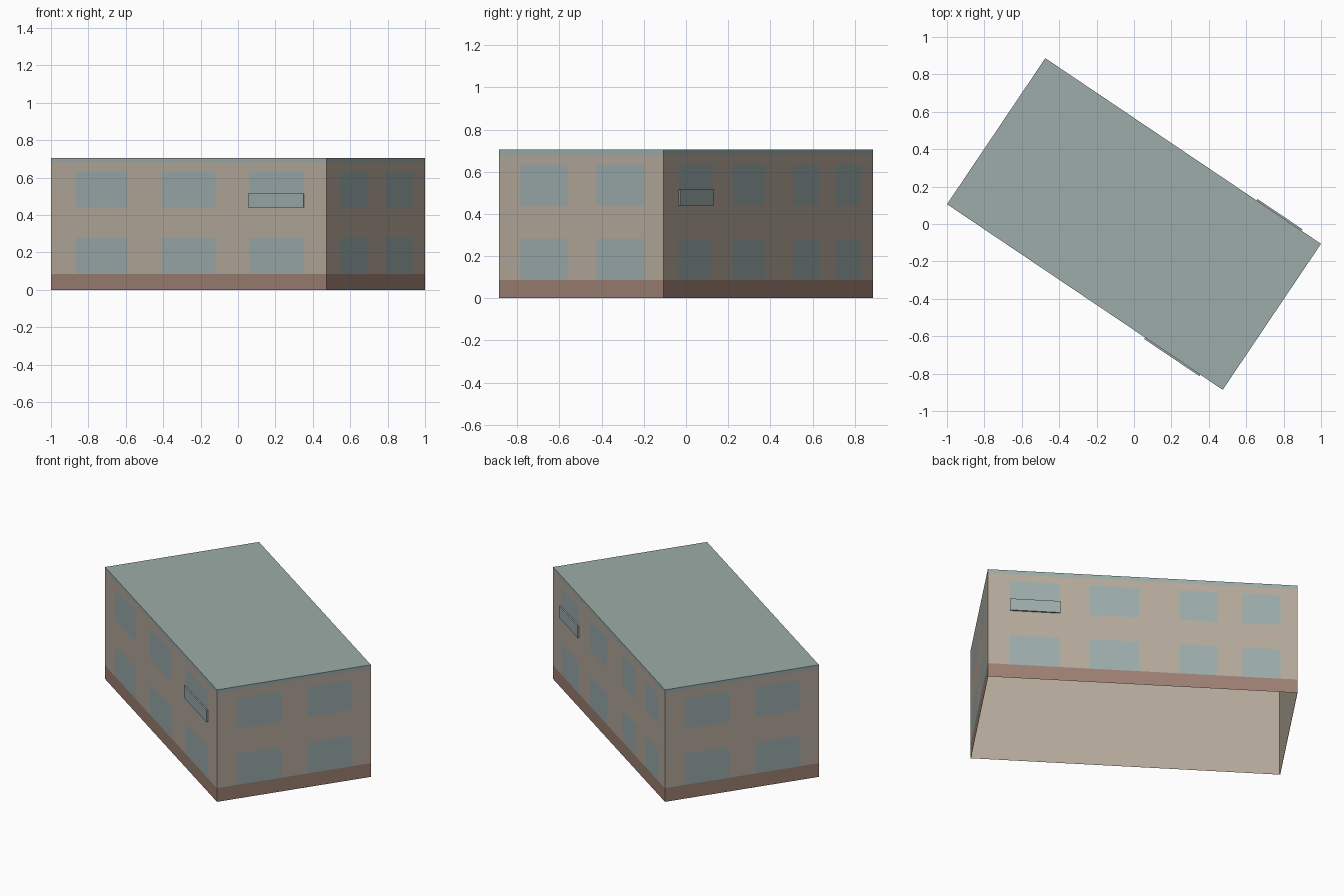
import bpy, bmesh, math
from mathutils import Matrix, Vector

if "Cube" in bpy.data.objects:
    bpy.data.objects.remove(bpy.data.objects["Cube"], do_unlink=True)

LENGTH, WIDTH, HEIGHT = 1.777, 0.941, 0.705
TURN = Matrix.Rotation(math.radians(-33.95), 4, 'Z')
BASE_TOP, TRIM = 0.086, 0.68
STOREYS = [(BASE_TOP, 0.28), (0.44, 0.633)]


def material(name, rgb):
    linear = [(c / 255 / 12.92) if c < 11 else ((c / 255 + 0.055) / 1.055) ** 2.4 for c in rgb]
    mat = bpy.data.materials.new(name)
    mat.use_nodes = True
    mat.diffuse_color = (*linear, 1)
    mat.node_tree.nodes["Principled BSDF"].inputs["Base Color"].default_value = (*linear, 1)
    return mat


PLASTER = material("beige plaster", (180, 169, 155))
PLINTH = material("brown plinth", (156, 127, 114))
GLASS = material("window grey blue", (156, 171, 171))
ROOF = material("roof grey green", (157, 172, 168))
MATS = [PLASTER, PLINTH, GLASS, ROOF]


def finish(name, bm, matrix, mats):
    mesh = bpy.data.meshes.new(name)
    bm.to_mesh(mesh)
    bm.free()
    for mat in mats:
        mesh.materials.append(mat)
    obj = bpy.data.objects.new(name, mesh)
    bpy.context.collection.objects.link(obj)
    obj.matrix_world = matrix
    return obj


def wall_frame(origin, angle):
    """Wall space: x along the wall, z up, -y outwards."""
    return TURN @ Matrix.Translation(origin) @ Matrix.Rotation(angle, 4, 'Z')


def build_wall(name, frame, length, windows):
    # Grid cut along window edges, coloured by cell position
    xs = sorted({0, length, *(x for span in windows for x in span)})
    zs = sorted({0, TRIM, HEIGHT, *(z for span in STOREYS for z in span)})
    bm = bmesh.new()
    rows = [[bm.verts.new((x, 0, z)) for x in xs] for z in zs]
    for j in range(len(zs) - 1):
        for i in range(len(xs) - 1):
            face = bm.faces.new((rows[j][i], rows[j][i + 1], rows[j + 1][i + 1], rows[j + 1][i]))
            mid = face.calc_center_median()
            in_column = any(a < mid.x < b for a, b in windows)
            in_storey = any(a < mid.z < b for a, b in STOREYS)
            if mid.z < BASE_TOP:
                face.material_index = 1
            elif mid.z > TRIM:
                face.material_index = 3
            elif in_column and in_storey:
                face.material_index = 2
    finish(name, bm, frame, MATS)


def build_sash(name, frame, span):
    # Slightly raised lower pane of an upper window
    bm = bmesh.new()
    bmesh.ops.create_cube(bm, size=1)
    low, depth, tall = STOREYS[1][0], 0.009, 0.075
    bmesh.ops.scale(bm, vec=(span[1] - span[0], depth, tall), verts=bm.verts)
    bmesh.ops.translate(bm, vec=(sum(span) / 2, -depth / 2, low + tall / 2), verts=bm.verts)
    finish(name, bm, frame, [GLASS])


# Four outer walls
hx, hy = LENGTH / 2, WIDTH / 2
end_windows = [(0.12, 0.39), (0.557, 0.829)]
front_windows = [(0.157, 0.494), (0.711, 1.06), (1.277, 1.632)]
back_windows = [(0.126, 0.415), (0.586, 0.866), (1.1, 1.317), (1.461, 1.678)]
front = wall_frame((-hx, -hy, 0), 0)
back = wall_frame((hx, hy, 0), math.pi)
build_wall("front_wall", front, LENGTH, front_windows)
build_wall("back_wall", back, LENGTH, back_windows)
build_wall("left_wall", wall_frame((hx, -hy, 0), math.pi / 2), WIDTH, end_windows)
build_wall("right_wall", wall_frame((-hx, hy, 0), -math.pi / 2), WIDTH, end_windows)
build_sash("front_sash", front, front_windows[-1])
build_sash("back_sash", back, back_windows[0])

# Flat roof
bm = bmesh.new()
bm.faces.new([bm.verts.new((x, y, HEIGHT)) for x, y in ((-hx, -hy), (hx, -hy), (hx, hy), (-hx, hy))])
finish("roof", bm, TURN, [ROOF])

# Plain inner lining, open at the bottom
bm = bmesh.new()
bmesh.ops.create_cube(bm, size=1)
gap = 0.003
bmesh.ops.scale(bm, vec=(LENGTH - 2 * gap, WIDTH - 2 * gap, HEIGHT - gap), verts=bm.verts)
bmesh.ops.translate(bm, vec=(0, 0, (HEIGHT - gap) / 2), verts=bm.verts)
floor = [f for f in bm.faces if f.normal.z < -0.5]
bmesh.ops.delete(bm, geom=floor, context='FACES')
bmesh.ops.reverse_faces(bm, faces=bm.faces[:])
finish("inner_lining", bm, TURN, [PLASTER])
